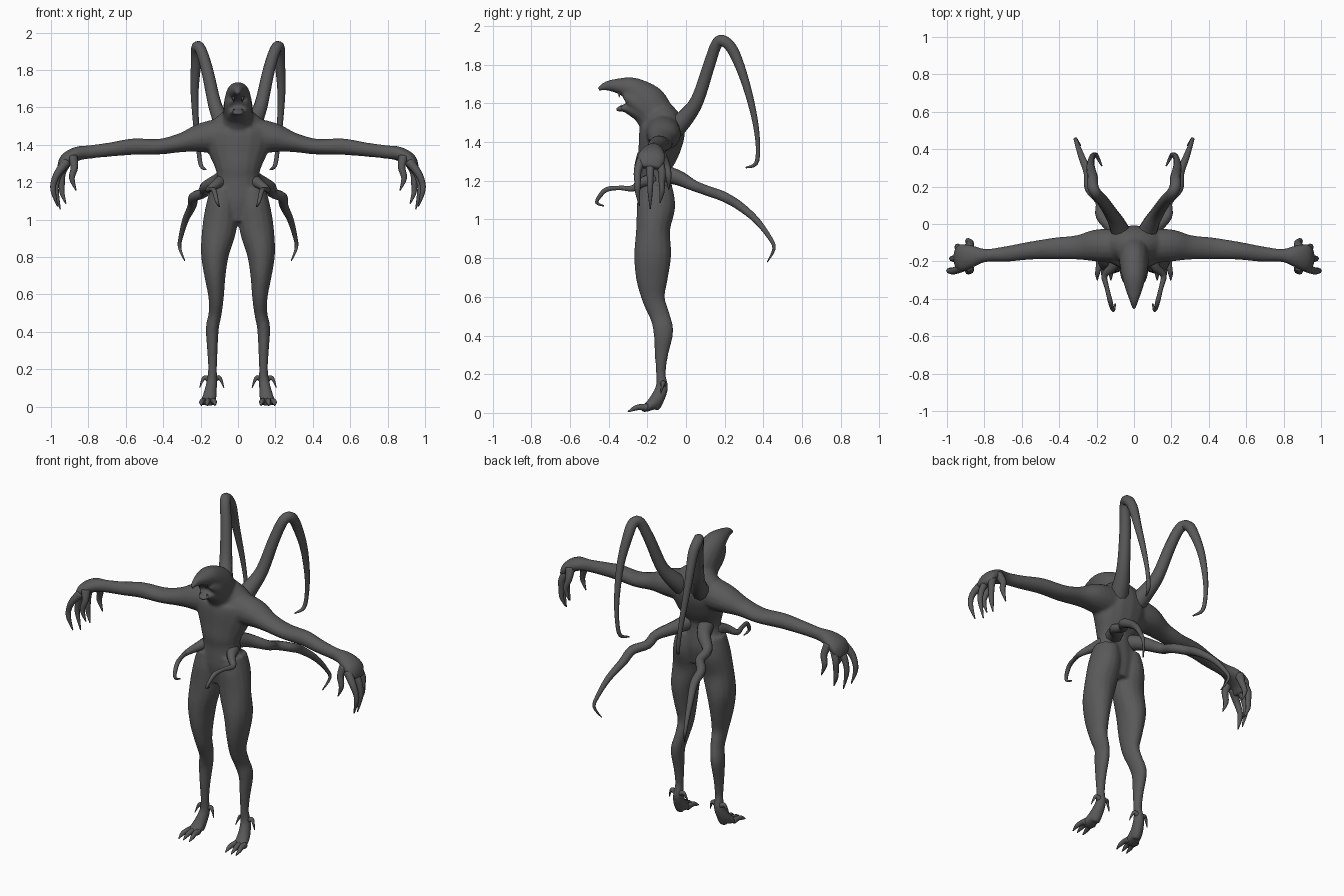
import bpy, bmesh
from math import cos, sin, tau
from mathutils import Vector

default_cube = bpy.data.objects.get("Cube")
if default_cube:
    bpy.data.objects.remove(default_cube, do_unlink=True)

SKIN_TONE = (.1, .1, .1, 1)
skin = bpy.data.materials.new("dark grey skin")
skin.use_nodes = True
skin.diffuse_color = SKIN_TONE
shader = skin.node_tree.nodes["Principled BSDF"]
shader.inputs["Base Color"].default_value = SKIN_TONE
shader.inputs["Roughness"].default_value = .7

SIDE_X, SIDE_Y = Vector((1, 0, 0)), Vector((0, 1, 0))


def catmull_rom(rows, steps):
    """Smoothly interpolate rows of numbers."""
    result = []
    last = len(rows) - 1
    for i in range(last):
        before, start = Vector(rows[max(i - 1, 0)]), Vector(rows[i])
        end, after = Vector(rows[i + 1]), Vector(rows[min(i + 2, last)])
        for step in range(steps):
            t = step / steps
            linear = (end - before) * t
            square = (before * 2 - start * 5 + end * 4 - after) * t * t
            cubic = (start * 3 - before - end * 3 + after) * t ** 3
            result.append(start + (linear + square + cubic) / 2)
    result.append(Vector(rows[last]))
    return result


def loft(bm, sections, side=SIDE_X, mirrored=False, sides=16, steps=4):
    """Skin elliptical rings; a section is x, y, z, width, depth."""
    rows = catmull_rom(sections, steps)
    centres = [Vector(row[:3]) for row in rows]
    rings = []
    for i, (row, centre) in enumerate(zip(rows, centres)):
        ahead = centres[min(i + 1, len(rows) - 1)]
        behind = centres[max(i - 1, 0)]
        along = (ahead - behind).normalized()
        across = (side - along * side.dot(along)).normalized()
        up = along.cross(across)
        ring = []
        for k in range(sides):
            angle = tau * k / sides
            point = centre + across * row[3] * cos(angle) + up * row[4] * sin(angle)
            if mirrored:
                point.x = -point.x
            ring.append(bm.verts.new(point))
        rings.append(ring)
    faces = [bm.faces.new(rings[0]), bm.faces.new(rings[-1])]
    for low, high in zip(rings, rings[1:]):
        for k in range(sides):
            n = (k + 1) % sides
            faces.append(bm.faces.new((low[k], low[n], high[n], high[k])))
    bmesh.ops.recalc_face_normals(bm, faces=faces)


def finish(name, bm):
    mesh = bpy.data.meshes.new(name)
    bm.to_mesh(mesh)
    bm.free()
    mesh.materials.append(skin)
    mesh.polygons.foreach_set("use_smooth", [True] * len(mesh.polygons))
    part = bpy.data.objects.new(name, mesh)
    bpy.context.collection.objects.link(part)
    return part


def limb_pair(name, path, side=SIDE_X, sides=10):
    """Round tapering tube on both sides; a point is x, y, z, radius."""
    sections = [(*point, point[-1]) for point in path]
    for prefix, mirrored in (("left_", False), ("right_", True)):
        bm = bmesh.new()
        loft(bm, sections, side, mirrored, sides)
        finish(prefix + name, bm)


# Body: torso, head, jaw, arms and legs fused into one skin
torso = [(0, -.155, .99, .08, .07), (0, -.155, 1.1, .14, .09),
         (0, -.16, 1.22, .115, .082), (0, -.16, 1.28, .125, .09),
         (0, -.14, 1.36, .16, .108), (0, -.125, 1.44, .18, .118),
         (0, -.12, 1.5, .165, .105), (0, -.14, 1.57, .085, .07)]
head = [(0, -.11, 1.44, .12, .1), (0, -.16, 1.54, .085, .1),
        (0, -.21, 1.61, .078, .1), (0, -.28, 1.672, .064, .066),
        (0, -.35, 1.69, .046, .04), (0, -.41, 1.69, .024, .025),
        (0, -.455, 1.672, .01, .01)]
cheek = [(.04, -.2, 1.56, .036, .045), (.044, -.27, 1.615, .03, .04),
         (.036, -.32, 1.645, .016, .02)]
jaw = [(0, -.18, 1.53, .07, .06), (0, -.27, 1.565, .06, .038),
       (0, -.325, 1.575, .042, .018), (0, -.36, 1.565, .022, .01)]
arm = [(.06, -.12, 1.45, .09, .1), (.19, -.115, 1.438, .088, .08),
       (.3, -.125, 1.412, .066, .052), (.42, -.13, 1.39, .058, .042),
       (.56, -.143, 1.39, .048, .044), (.68, -.16, 1.375, .042, .038),
       (.79, -.168, 1.362, .035, .036), (.86, -.172, 1.352, .058, .038),
       (.92, -.18, 1.318, .074, .036), (.945, -.186, 1.265, .06, .024)]
leg = [(.075, -.155, 1.17, .07, .085), (.085, -.155, 1.07, .087, .1),
       (.1, -.17, .95, .092, .088), (.123, -.172, .82, .076, .096),
       (.123, -.176, .7, .057, .084), (.117, -.168, .59, .042, .06),
       (.122, -.135, .5, .035, .052), (.137, -.117, .42, .035, .052),
       (.137, -.127, .3, .028, .035), (.136, -.13, .2, .024, .025),
       (.14, -.125, .13, .029, .033), (.15, -.155, .065, .036, .036),
       (.157, -.2, .03, .042, .024), (.16, -.23, .02, .035, .016)]
heel = [(.14, -.12, .12, .026, .026), (.147, -.145, .05, .027, .025),
        (.15, -.16, .018, .025, .018)]

bm = bmesh.new()
for sections in (torso, head, jaw):
    loft(bm, sections)
for mirrored in (False, True):
    loft(bm, arm, SIDE_Y, mirrored)
    for sections in (cheek, leg, heel):
        loft(bm, sections, SIDE_X, mirrored)
body = finish("body", bm)
fuse = body.modifiers.new("fuse", "REMESH")
fuse.mode = "VOXEL"
fuse.voxel_size = .008
fuse.use_smooth_shade = True
relax = body.modifiers.new("relax", "SMOOTH")
relax.factor = .5
relax.iterations = 8

# Arched limbs rising from the shoulder blades, kinked around the apex
limb_pair("upper_back_tentacle", [
    (.06, -.07, 1.46, .058), (.09, 0, 1.53, .046), (.125, .06, 1.62, .036),
    (.165, .12, 1.8, .032), (.2, .16, 1.91, .03), (.22, .2, 1.92, .03),
    (.222, .25, 1.86, .029), (.232, .31, 1.7, .022), (.225, .355, 1.52, .016),
    (.212, .372, 1.38, .012), (.198, .362, 1.29, .011), (.172, .31, 1.268, .004)])

# Long wavy limbs trailing from the lower back
limb_pair("lower_back_tentacle", [
    (.05, -.13, 1.24, .05), (.095, -.04, 1.215, .04), (.175, .04, 1.175, .029),
    (.18, .12, 1.145, .027), (.237, .19, 1.12, .027), (.245, .27, 1.075, .024),
    (.28, .36, 1.0, .018), (.305, .43, .91, .012), (.312, .455, .85, .009),
    (.285, .42, .78, .003)])

# Short hooked feelers on the front of the hips
limb_pair("hip_feeler", [
    (.085, -.17, 1.205, .038), (.115, -.23, 1.19, .026),
    (.158, -.275, 1.16, .017), (.145, -.34, 1.163, .012),
    (.128, -.41, 1.155, .013), (.117, -.45, 1.115, .011),
    (.108, -.46, 1.085, .008), (.1, -.425, 1.07, .004)])

# Fingers: three long outer ones fanned out, then a thumb at each palm edge
for label, y, spread, reach in (("front", -.23, -.02, .015),
                                ("middle", -.185, 0, 0),
                                ("rear", -.145, .02, -.03)):
    limb_pair(label + "_finger", [
        (.915, y, 1.31, .026), (.955 + reach / 2, y + spread, 1.25, .02),
        (.972 + reach, y + spread, 1.19, .016),
        (.97 + reach, y + spread, 1.14, .013),
        (.95 + reach, y + spread / 2, 1.055 + abs(reach), .003)], SIDE_Y, 8)
for label, y, spread in (("front", -.225, -.03), ("rear", -.13, .04)):
    limb_pair(label + "_thumb", [
        (.885, y, 1.335, .028), (.875, y + spread * .7, 1.28, .02),
        (.888, y + spread, 1.22, .015), (.865, y + spread, 1.155, .003)],
        SIDE_Y, 8)

# Toes with downturned claws, and ankle spurs
for label, x, turn in (("inner", .134, -.01), ("middle", .16, .004),
                       ("outer", .184, .012)):
    limb_pair(label + "_toe", [
        (x, -.2, .028, .02), (x + turn / 2, -.24, .03, .015),
        (x + turn, -.268, .022, .012), (x + turn, -.3, .006, .003)],
        SIDE_X, 8)
for label, turn in (("inner", -1), ("outer", 1)):
    limb_pair(label + "_ankle_spur", [
        (.14, -.12, .14, .02), (.14 + turn * .035, -.118, .155, .013),
        (.14 + turn * .05, -.122, .14, .008),
        (.14 + turn * .065, -.13, .1, .002)], SIDE_Y, 8)

# Fangs along the upper and lower jaws
for row, y, z, drop in (("upper", -.345, 1.66, -.03), ("lower", -.335, 1.57, .025)):
    limb_pair(row + "_fang", [
        (.026, y, z, .008), (.024, y, z + drop / 2, .006),
        (.022, y, z + drop, .001)], SIDE_X, 6)
